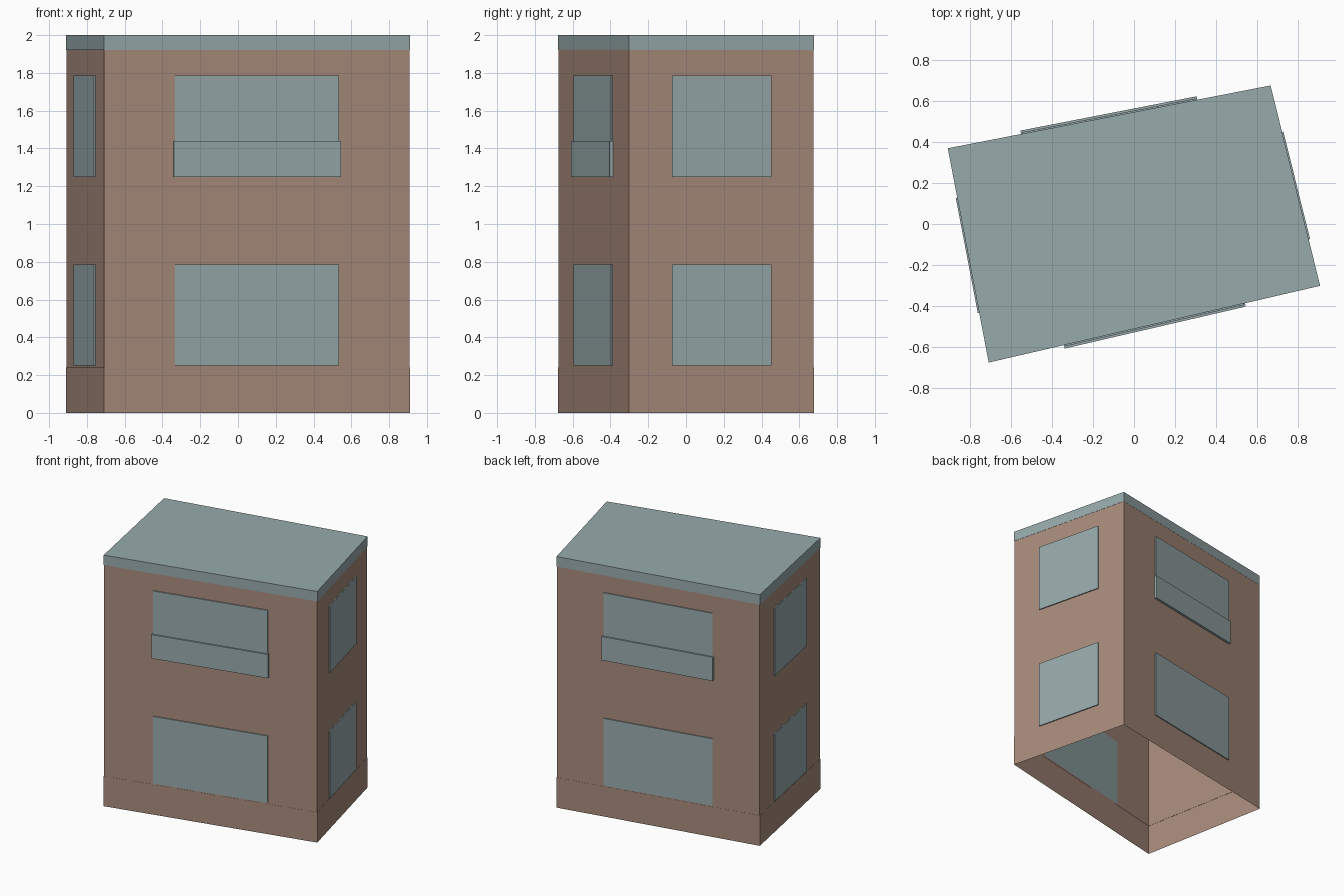
import bpy, bmesh
from mathutils import Vector

cube = bpy.data.objects.get("Cube")
if cube:
    bpy.data.objects.remove(cube)


def material(name, rgb):
    m = bpy.data.materials.new(name)
    m.use_nodes = True
    m.diffuse_color = (*rgb, 1)
    m.node_tree.nodes["Principled BSDF"].inputs["Base Color"].default_value = (*rgb, 1)
    return m


brown = material("brown_wall", (0.39, 0.26, 0.20))
grey = material("blue_grey", (0.31, 0.40, 0.41))


def finish(name, bm, *mats):
    mesh = bpy.data.meshes.new(name)
    bm.to_mesh(mesh)
    bm.free()
    for m in mats:
        mesh.materials.append(m)
    obj = bpy.data.objects.new(name, mesh)
    bpy.context.collection.objects.link(obj)
    return obj


# Skewed footprint, counter-clockwise from the front right corner
FOOT = [Vector(p) for p in ((-0.71, -0.677, 0), (0.91, -0.302, 0),
                            (0.667, 0.677, 0), (-0.91, 0.37, 0))]
PLINTH, EAVES, TOP = 0.24, 1.92, 2.0


def shell(name, sections, mat, cap=False):
    """Open-bottomed ring of walls through (height, scale) sections."""
    bm = bmesh.new()
    rings = [[bm.verts.new((p.x * s, p.y * s, z)) for p in FOOT] for z, s in sections]
    for low, high in zip(rings, rings[1:]):
        for i in range(4):
            j = (i + 1) % 4
            bm.faces.new((low[i], low[j], high[j], high[i]))
    if cap:
        bm.faces.new(rings[-1])
    return finish(name, bm, mat)


# Walls with a hair-thin plinth, and the flat roof with its edge band
INSET = 0.998
shell("walls", [(0, 1), (PLINTH, 1), (PLINTH, INSET), (EAVES, INSET)], brown)
shell("roof", [(EAVES, INSET), (EAVES, 1), (TOP, 1)], grey, cap=True)


def panel(name, side, t0, t1, z0, z1, depth):
    """Thin box standing on one wall, between fractions t0 and t1 of its length."""
    a, b = FOOT[side], FOOT[(side + 1) % 4]
    along = b - a
    out = Vector((along.y, -along.x, 0)).normalized()
    bm = bmesh.new()
    bmesh.ops.create_cube(bm, size=1)
    for v in bm.verts:
        p = a + along * (t1 if v.co.x > 0 else t0)
        p += out * (depth if v.co.y < 0 else -0.001)
        v.co = (p.x, p.y, z1 if v.co.z > 0 else z0)
    return finish(name, bm, grey)


# Two windows on each wall, and a balcony rail on the two long walls
for side, wall in enumerate(("front", "left", "back", "right")):
    for floor, base in (("lower", 0.25), ("upper", 1.25)):
        panel(f"{wall}_{floor}_window", side, 0.232, 0.768, base, base + 0.535, 0.007)
    if wall in ("front", "back"):
        panel(f"{wall}_balcony", side, 0.227, 0.773, 1.25, 1.44, 0.017)
